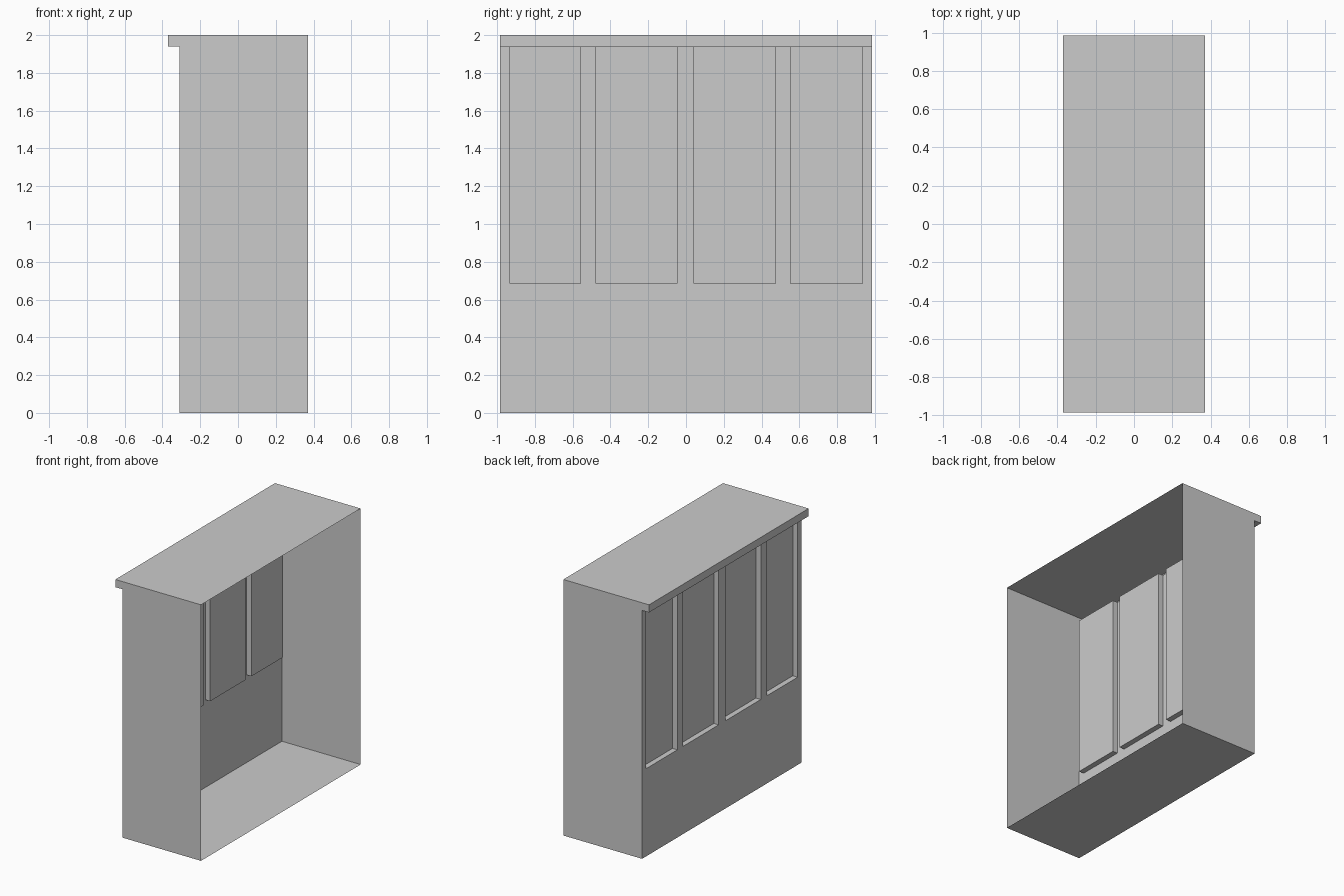
import bpy

if "Cube" in bpy.data.objects:
    bpy.data.objects.remove(bpy.data.objects["Cube"])

HALF_Y = 0.985
WALL_X, RIGHT_X, EAVE_X = -0.31, 0.37, -0.37
TOP_Z, EAVE_Z, SILL_Z = 2.0, 1.94, 0.685
DEPTH = 0.042
WINDOWS = [(-0.935, -0.555), (-0.48, -0.045), (0.04, 0.477), (0.55, 0.937)]


def make_object(name, faces):
    """Build a mesh from a list of polygons, sharing equal corner points."""
    index = {}
    polys = [[index.setdefault(tuple(p), len(index)) for p in f] for f in faces]
    mesh = bpy.data.meshes.new(name)
    mesh.from_pydata(list(index), [], polys)
    obj = bpy.data.objects.new(name, mesh)
    bpy.context.collection.objects.link(obj)
    return obj


# Shell: end walls, floor, roof and eave; the right side stays open
profile = [(WALL_X, 0), (RIGHT_X, 0), (RIGHT_X, TOP_Z),
           (EAVE_X, TOP_Z), (EAVE_X, EAVE_Z), (WALL_X, EAVE_Z)]
front = [(x, -HALF_Y, z) for x, z in profile]
back = [(x, HALF_Y, z) for x, z in profile]
shell = [front, back[::-1]]
for a in (0, 2, 3, 4):
    b = a + 1
    shell.append([front[a], back[a], back[b], front[b]])
make_object("shell_with_eave", shell)

# Window wall: one comb-shaped face with piers between the openings
comb = [(HALF_Y, 0), (-HALF_Y, 0), (-HALF_Y, EAVE_Z)]
for y0, y1 in WINDOWS:
    comb += [(y0, EAVE_Z), (y0, SILL_Z), (y1, SILL_Z), (y1, EAVE_Z)]
comb.append((HALF_Y, EAVE_Z))
make_object("window_wall", [[(WALL_X, y, z) for y, z in comb]])

# Recessed windows: pane plus sill, jambs and head
for n, (y0, y1) in enumerate(WINDOWS, 1):
    rim = [(y1, SILL_Z), (y0, SILL_Z), (y0, EAVE_Z), (y1, EAVE_Z)]
    outer = [(WALL_X, y, z) for y, z in rim]
    inner = [(WALL_X + DEPTH, y, z) for y, z in rim]
    sides = [[outer[k], outer[(k + 1) % 4], inner[(k + 1) % 4], inner[k]]
             for k in range(4)]
    make_object(f"window_recess_{n}", [inner] + sides)
